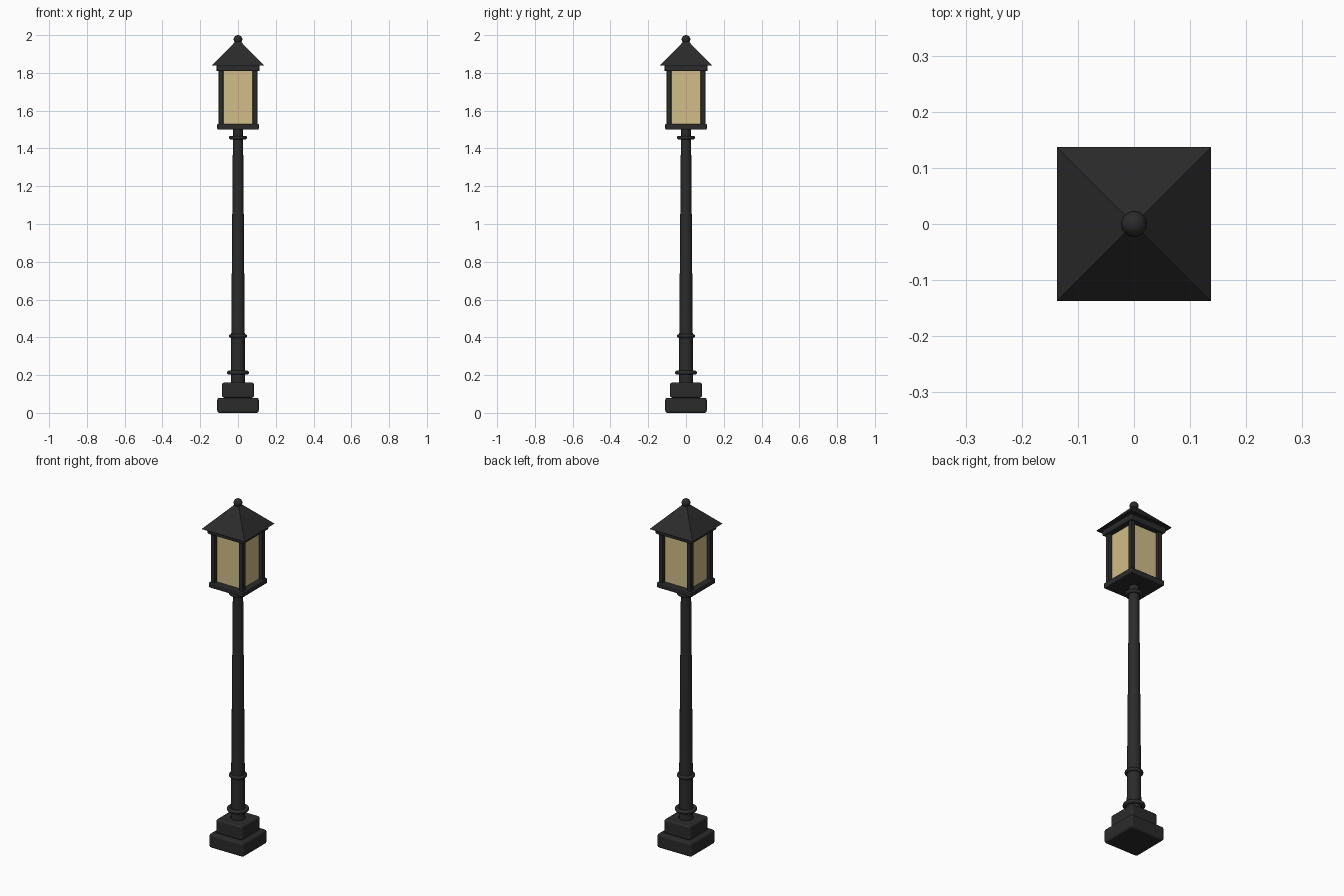
import bpy, math

if "Cube" in bpy.data.objects:
    bpy.data.objects.remove(bpy.data.objects["Cube"])

def material(name, rgb):
    m = bpy.data.materials.new(name)
    m.diffuse_color = (*rgb, 1)
    m.use_nodes = True
    m.node_tree.nodes["Principled BSDF"].inputs["Base Color"].default_value = m.diffuse_color
    return m

IRON = material("black iron", (0.024, 0.024, 0.025))
GLASS = material("warm glass", (0.64, 0.51, 0.25))

def finish(name, mat, smooth=True):
    o = bpy.context.object
    o.name = name
    o.data.materials.append(mat)
    if smooth:
        bpy.ops.object.shade_smooth_by_angle(angle=math.radians(35))
    return o

def box(name, half, z0, z1, mat=IRON, bevel=0.0, x=0, y=0):
    bpy.ops.mesh.primitive_cube_add(size=1, location=(x, y, (z0 + z1) / 2))
    bpy.context.object.scale = (2 * half, 2 * half, z1 - z0)
    bpy.ops.object.transform_apply(location=False, rotation=False, scale=True)
    o = finish(name, mat, False)
    if bevel:
        b = o.modifiers.new("bevel", 'BEVEL')
        b.width = bevel
        b.segments = 3
    return o

def tube(name, r0, r1, z0, z1):
    bpy.ops.mesh.primitive_cone_add(vertices=32, radius1=r0, radius2=r1, depth=z1 - z0,
                                    location=(0, 0, (z0 + z1) / 2))
    return finish(name, IRON)

def ring(name, outer, minor, z):
    bpy.ops.mesh.primitive_torus_add(major_radius=outer - minor, minor_radius=minor,
                                     major_segments=40, minor_segments=12, location=(0, 0, z))
    return finish(name, IRON)

# stepped square base
box("base_lower", 0.11, 0.0, 0.08, bevel=0.012)
box("base_upper", 0.084, 0.08, 0.16, bevel=0.01)

# tapered column with collars
tube("column", 0.038, 0.027, 0.155, 1.46)
tube("neck", 0.026, 0.026, 1.45, 1.505)
ring("collar_bottom", 0.058, 0.011, 0.213)
ring("collar_middle", 0.048, 0.010, 0.407)
ring("collar_top", 0.048, 0.010, 1.457)

# lantern cage
box("lantern_floor", 0.11, 1.50, 1.53, bevel=0.005)
box("lantern_glass", 0.08, 1.525, 1.815, GLASS)
for sx in (-1, 1):
    for sy in (-1, 1):
        box("lantern_post", 0.0125, 1.525, 1.815, bevel=0.003, x=sx * 0.09, y=sy * 0.09)
box("lantern_top_plate", 0.115, 1.81, 1.842, bevel=0.005)

# pyramid roof and ball finial
bpy.ops.mesh.primitive_cone_add(vertices=4, radius1=0.137 * math.sqrt(2), radius2=0, depth=0.14,
                                location=(0, 0, 1.91), rotation=(0, 0, math.pi / 4))
finish("roof", IRON, False)
bpy.ops.mesh.primitive_uv_sphere_add(segments=24, ring_count=12, radius=0.023, location=(0, 0, 1.977))
finish("finial", IRON)
